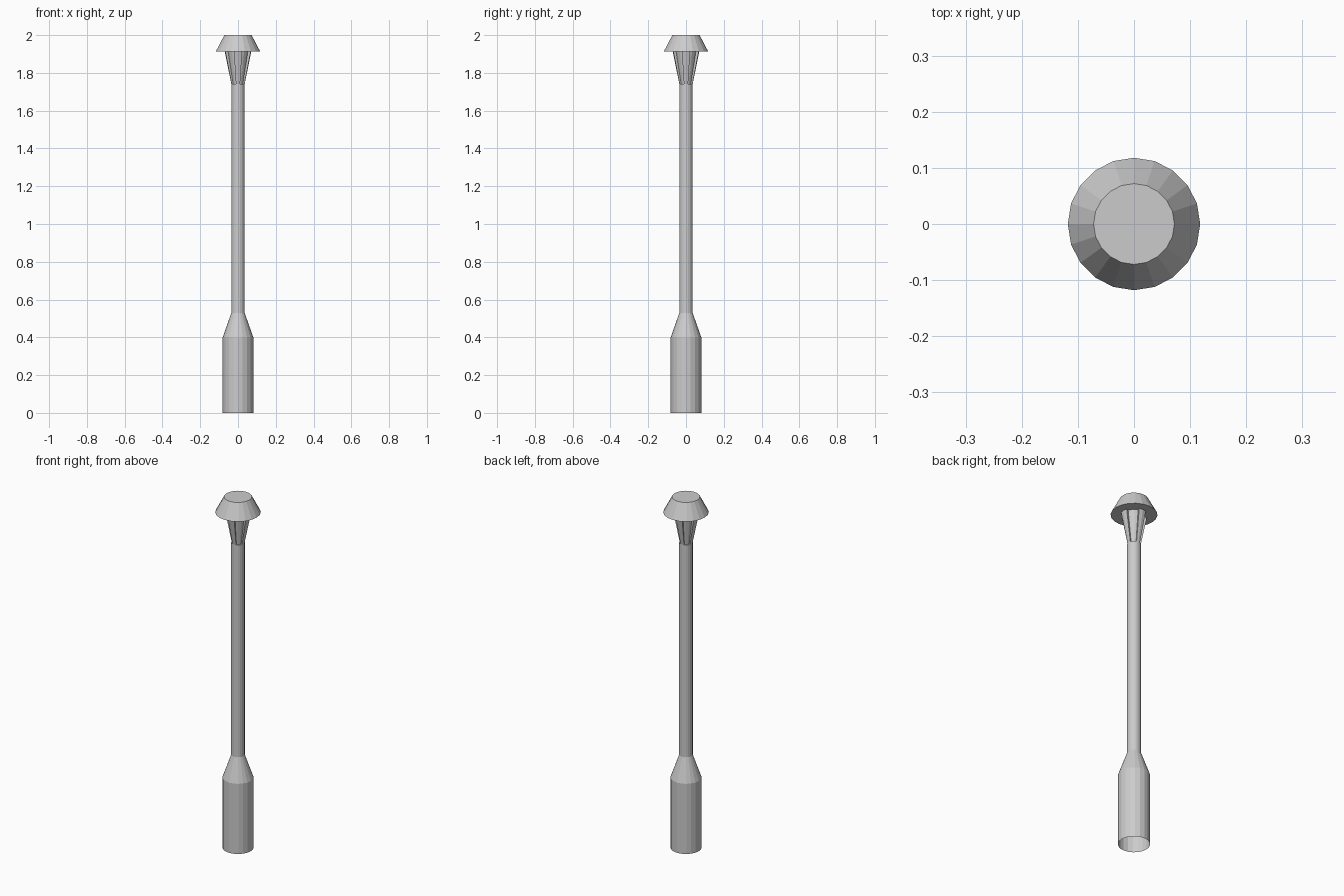
import bpy, bmesh, math

if "Cube" in bpy.data.objects:
    bpy.data.objects.remove(bpy.data.objects["Cube"])

SIDES = 20


def point(r, i, z):
    a = 2 * math.pi * i / SIDES
    return (r * math.cos(a), r * math.sin(a), z)


def finish(name, bm):
    bmesh.ops.remove_doubles(bm, verts=bm.verts, dist=1e-5)
    mesh = bpy.data.meshes.new(name)
    bm.to_mesh(mesh)
    bm.free()
    obj = bpy.data.objects.new(name, mesh)
    bpy.context.collection.objects.link(obj)
    return obj


def lathe(name, profile, cap_top=False):
    bm = bmesh.new()
    rings = [[bm.verts.new(point(r, i, z)) for i in range(SIDES)] for r, z in profile]
    for lo, hi in zip(rings, rings[1:]):
        for i in range(SIDES):
            j = (i + 1) % SIDES
            bm.faces.new((lo[i], lo[j], hi[j], hi[i]))
    if cap_top:
        bm.faces.new(rings[-1])
    return finish(name, bm)


# Base, open underneath
lathe("base", [(0.081, 0), (0.081, 0.40), (0.035, 0.53)])

# Pole
lathe("pole", [(0.035, 0.53), (0.035, 1.74)])

# Lamp cap with flat underside rim
lathe("lamp_cap", [(0.07, 1.912), (0.118, 1.912), (0.072, 2.0)], cap_top=True)

# Lantern: four ribs on the axes, recessed panels on the diagonals
Z0, Z1 = 1.74, 1.912
OUTER = (0.035, 0.07)
INNER = (0.027, 0.055)
bm = bmesh.new()


def quad(*pts):
    bm.faces.new([bm.verts.new(p) for p in pts])


def strip(i, r0, r1):
    quad(point(r0, i, Z0), point(r0, i + 1, Z0), point(r1, i + 1, Z1), point(r1, i, Z1))


for k in range(0, SIDES, 5):
    # Rib face
    for i in (k - 1, k):
        strip(i, *OUTER)
    # Recessed panel with ledges above and below
    for i in (k + 1, k + 2, k + 3):
        strip(i, *INNER)
        quad(point(INNER[0], i, Z0), point(OUTER[0], i, Z0),
             point(OUTER[0], i + 1, Z0), point(INNER[0], i + 1, Z0))
        quad(point(INNER[1], i, Z1), point(INNER[1], i + 1, Z1),
             point(OUTER[1], i + 1, Z1), point(OUTER[1], i, Z1))
    # Rib side walls
    quad(point(OUTER[0], k + 1, Z0), point(INNER[0], k + 1, Z0),
         point(INNER[1], k + 1, Z1), point(OUTER[1], k + 1, Z1))
    quad(point(INNER[0], k + 4, Z0), point(OUTER[0], k + 4, Z0),
         point(OUTER[1], k + 4, Z1), point(INNER[1], k + 4, Z1))
finish("lantern", bm)
